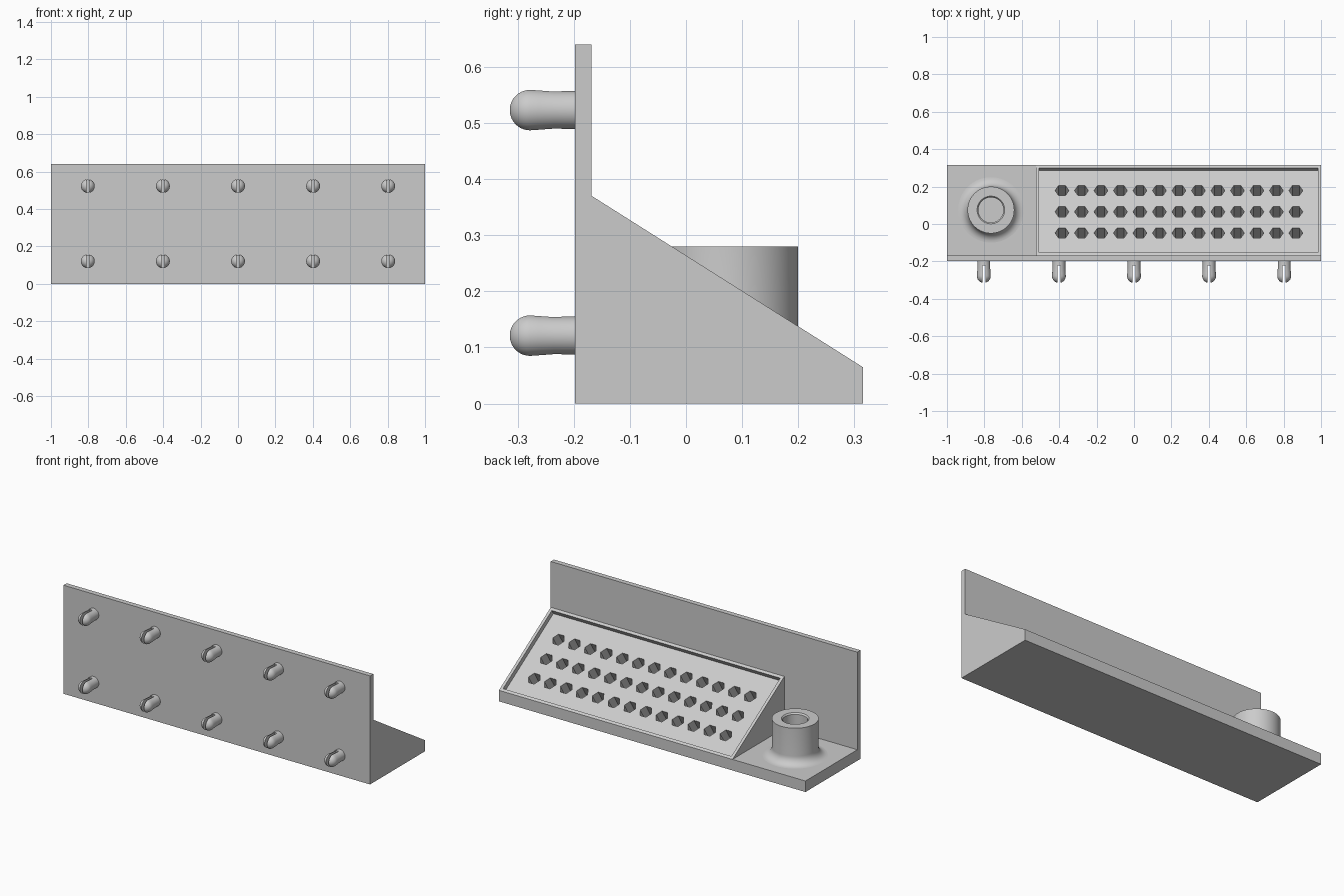
import bpy
import bmesh
from math import atan2, cos, sin, pi, radians
from mathutils import Matrix, Vector

cube = bpy.data.objects.get("Cube")
if cube:
    bpy.data.objects.remove(cube, do_unlink=True)

grey = bpy.data.materials.new("light grey plastic")
grey.use_nodes = True
colour = (0.6, 0.6, 0.6, 1)
grey.diffuse_color = colour
grey.node_tree.nodes["Principled BSDF"].inputs["Base Color"].default_value = colour


def finish(name, bm):
    """Turn a bmesh into a named grey object."""
    bmesh.ops.recalc_face_normals(bm, faces=bm.faces[:])
    mesh = bpy.data.meshes.new(name)
    bm.to_mesh(mesh)
    bm.free()
    mesh.materials.append(grey)
    obj = bpy.data.objects.new(name, mesh)
    bpy.context.collection.objects.link(obj)
    return obj


def add_prism(bm, points, offset):
    """Add a closed prism: a flat outline swept along an offset."""
    face = bm.faces.new([bm.verts.new(p) for p in points])
    swept = bmesh.ops.extrude_face_region(bm, geom=[face], use_keep_orig=True)
    moved = [v for v in swept["geom"] if isinstance(v, bmesh.types.BMVert)]
    bmesh.ops.translate(bm, verts=moved, vec=offset)


def add_box(bm, low, high, matrix=Matrix()):
    outline = [(low[0], low[1]), (high[0], low[1]), (high[0], high[1]), (low[0], high[1])]
    points = [matrix @ Vector((x, y, low[2])) for x, y in outline]
    add_prism(bm, points, matrix.to_3x3() @ Vector((0, 0, high[2] - low[2])))


def lathe(name, profile, steps):
    """Spin a (radius, height) profile around z."""
    bm = bmesh.new()
    verts = [bm.verts.new((r, 0, z)) for r, z in profile]
    edges = [bm.edges.new(pair) for pair in zip(verts, verts[1:])]
    bmesh.ops.spin(bm, geom=verts + edges, cent=(0, 0, 0), axis=(0, 0, 1),
                   angle=2 * pi, steps=steps)
    bmesh.ops.remove_doubles(bm, verts=bm.verts[:], dist=0.0001)
    return finish(name, bm)


def activate(obj):
    bpy.ops.object.select_all(action="DESELECT")
    obj.select_set(True)
    bpy.context.view_layer.objects.active = obj


def cut(obj, cutter):
    """Subtract the cutter, then discard it."""
    cutter.hide_render = True
    mod = obj.modifiers.new("cut", "BOOLEAN")
    mod.operation = "DIFFERENCE"
    mod.solver = "EXACT"
    mod.object = cutter
    activate(obj)
    bpy.ops.object.modifier_apply(modifier=mod.name)
    bpy.data.objects.remove(cutter, do_unlink=True)


def smooth(obj):
    activate(obj)
    bpy.ops.object.shade_smooth_by_angle(angle=radians(30))


# Main measurements
FRONT, PLATE, BACK = -0.198, -0.168, 0.315
BASE_TOP, SLOPE_TOP, HEIGHT = 0.065, 0.37, 0.64
WEDGE_X = -0.524
RECESS, RIM = 0.028, 0.017

# Wall plate, base and sloped block from one side profile
bm = bmesh.new()
side = [(FRONT, 0), (BACK, 0), (BACK, BASE_TOP), (PLATE, SLOPE_TOP),
        (PLATE, HEIGHT), (FRONT, HEIGHT)]
add_prism(bm, [(-1, y, z) for y, z in side], (2, 0, 0))
body = finish("wall_plate_and_sloped_rack", bm)

# Open space above the low base
bm = bmesh.new()
add_box(bm, (-1.2, PLATE, BASE_TOP), (WEDGE_X, 0.5, 0.8))
cut(body, finish("base_cutter", bm))

# Slope frame: x across, y downhill, z out of the slope
slope = atan2(SLOPE_TOP - BASE_TOP, BACK - PLATE)
length = (BACK - PLATE) / cos(slope)
frame = Matrix.Translation((0, PLATE, SLOPE_TOP)) @ Matrix.Rotation(-slope, 4, "X")

# Shallow tray in the slope
bm = bmesh.new()
add_box(bm, (WEDGE_X + RIM, RIM, -RECESS), (1 - RIM, length - RIM, 0.1), frame)
cut(body, finish("tray_cutter", bm))

# Three rows of hexagonal sockets
bm = bmesh.new()
for row in range(3):
    y = -0.048 + row * 0.1135
    v = (y - PLATE + RECESS * sin(slope)) / cos(slope)
    for column in range(13):
        x = -0.385 + column * 0.1042
        ring = [frame @ Vector((x + 0.037 * cos(k * pi / 3),
                                v + 0.037 * sin(k * pi / 3), 0.05))
                for k in range(6)]
        add_prism(bm, ring, frame.to_3x3() @ Vector((0, 0, -0.05 - RECESS - 0.1)))
cut(body, finish("socket_cutter", bm))

# Round holder with a flared foot and a blind hole
foot = [(0.175 - 0.05 * sin(a), BASE_TOP + 0.05 - 0.05 * cos(a))
        for a in (k * pi / 16 for k in range(9))]
profile = [(0.175, 0.05)] + foot + [(0.125, 0.28), (0.074, 0.28), (0.067, 0.272),
                                    (0.067, 0.1), (0, 0.1)]
holder = lathe("round_holder", profile, 64)
holder.location = (-0.765, 0.075, 0)
smooth(holder)

# Split snap peg, pointing towards the front
ball = [(0.037 * cos(a), 0.08 + 0.037 * sin(a)) for a in (k * pi / 20 for k in range(11))]
ball[-1] = (0, 0.117)
peg = lathe("snap_peg", [(0, -0.01), (0.034, -0.01), (0.034, 0.037), (0.036, 0.065)] + ball, 32)
bm = bmesh.new()
add_box(bm, (-0.008, -0.1, 0.024), (0.008, 0.1, 0.2))
cut(peg, finish("slot_cutter", bm))
peg.data.transform(Matrix.Rotation(pi / 2, 4, "X"))
smooth(peg)

# Two rows of five pegs sharing one mesh
for row, z in enumerate((0.121, 0.523)):
    for column in range(5):
        if row + column == 0:
            item = peg
        else:
            item = bpy.data.objects.new("snap_peg", peg.data)
            bpy.context.collection.objects.link(item)
        item.location = (-0.803 + column * 0.4015, FRONT, z)
